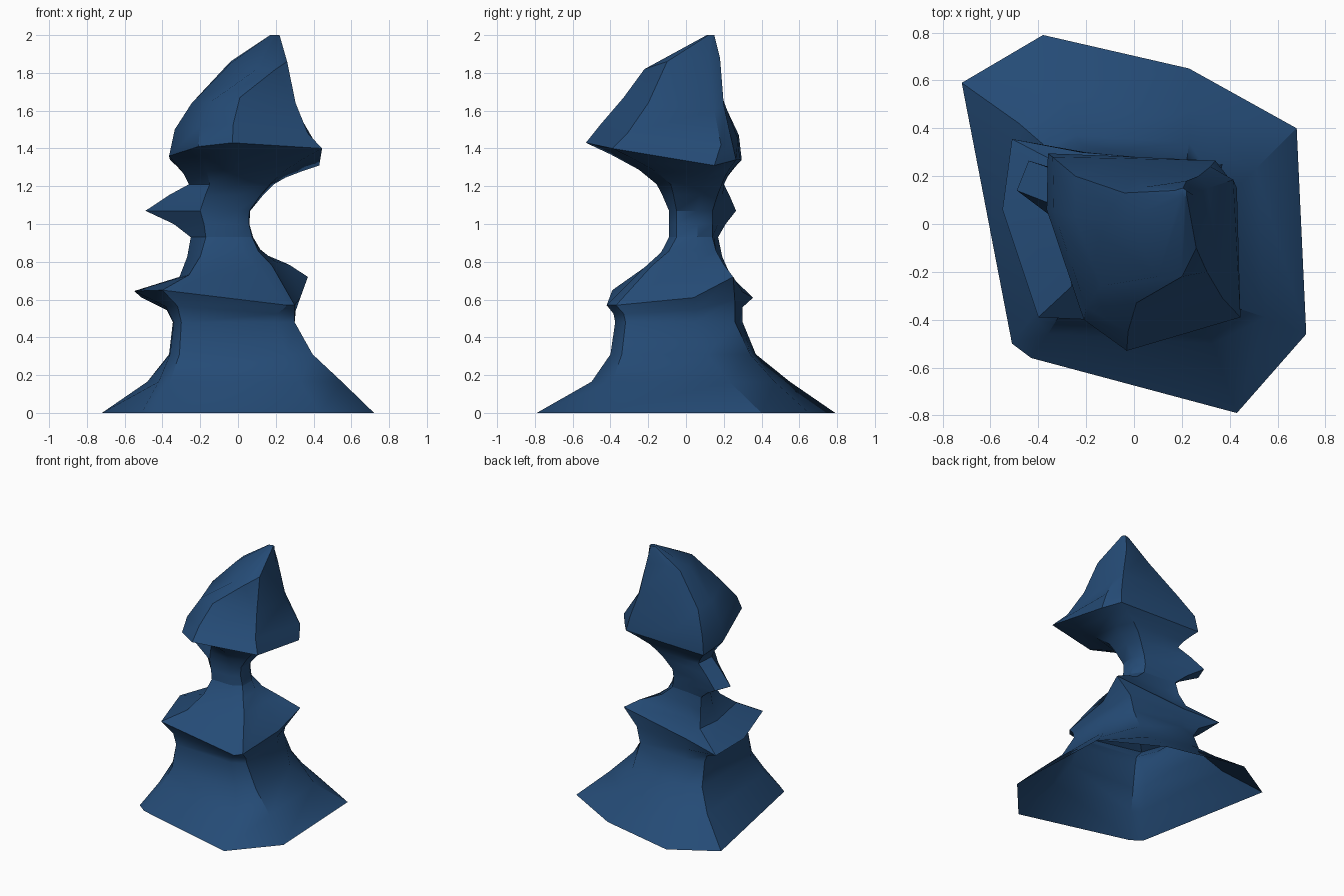
import bpy, bmesh
from mathutils import Vector

blue = bpy.data.materials.new("dark blue")
blue.diffuse_color = (0.018, 0.070, 0.18, 1)


def flat(z, *xy):
    """Level cross-section at height z."""
    return [Vector((x, y, z)) for x, y in xy]


def tilted(*xyz):
    """Cross-section whose corners sit at different heights."""
    return [Vector(p) for p in xyz]


def blend(a, b, curve):
    """In-between rings; curve holds (height fraction, sideways fraction)."""
    return [[Vector((p.x + (q.x - p.x) * s, p.y + (q.y - p.y) * s,
                     p.z + (q.z - p.z) * h)) for p, q in zip(a, b)]
            for h, s in curve]


def loft(name, rings, cap_top=False):
    bm = bmesh.new()
    rows = [[bm.verts.new(p) for p in r] for r in rings]
    n = len(rows[0])
    for lo, hi in zip(rows, rows[1:]):
        for i in range(n):
            j = (i + 1) % n
            bm.faces.new((lo[j], lo[i], hi[i], hi[j]))
    if cap_top:
        bm.faces.new(rows[-1][::-1])
    me = bpy.data.meshes.new(name)
    bm.to_mesh(me)
    bm.free()
    ob = bpy.data.objects.new(name, me)
    me.materials.append(blue)
    bpy.context.collection.objects.link(ob)
    bpy.ops.object.select_all(action='DESELECT')
    ob.select_set(True)
    bpy.context.view_layer.objects.active = ob
    bpy.ops.object.shade_smooth_by_angle(angle=0.6)
    return ob


# Rings run clockwise from the back, eight corners each
foot = flat(0, (-.38, .79), (.23, .65), (.68, .40), (.72, -.46),
            (.43, -.79), (-.43, -.56), (-.51, -.50), (-.72, .59))
flare = flat(.165, (-.30, .55), (.23, .47), (.51, .23), (.55, -.39),
             (.33, -.50), (-.36, -.46), (-.42, -.38), (-.48, .42))
shin = flat(.31, (-.24, .37), (.23, .34), (.38, .11), (.395, -.34),
            (.26, -.40), (-.31, -.38), (-.36, -.30), (-.365, .32))
waist = flat(.48, (-.20, .30), (.22, .26), (.30, .05), (.30, -.32),
             (.20, -.375), (-.30, -.345), (-.34, -.26), (-.345, .26))
collar = tilted((-.22, .30, .64), (.37, .25, .72), (.33, .04, .61), (.30, -.37, .57),
                (.26, -.42, .57), (-.40, -.39, .65), (-.55, .06, .645), (-.51, .355, .61))
shoulder = tilted((-.20, .19, .75), (.27, .20, .785), (.20, .05, .80), (.18, -.18, .78),
                  (.10, -.22, .77), (-.26, -.26, .73), (-.31, .05, .72), (-.29, .24, .72))
neck = flat(.93, (-.12, .15), (.02, .14), (.08, .06), (.075, -.05),
            (.0, -.09), (-.17, -.085), (-.25, .05), (-.25, .17))

# Pedestal: hollow flared foot, jutting collar and sloping shoulder
loft("pedestal", [foot, flare, shin, waist, *blend(waist, collar, [(.5, .2)]), collar,
                  shoulder, *blend(shoulder, neck, [(.5, .68)]), neck])

# Neck with a fin jutting to the back left
fin_root = flat(1.0, (-.16, .17), (.01, .14), (.06, .06), (.058, -.05),
                (-.01, -.09), (-.18, -.08), (-.34, .10), (-.33, .21))
fin = flat(1.07, (-.20, .19), (.02, .14), (.065, .06), (.06, -.05),
           (.0, -.09), (-.20, -.07), (-.49, .14), (-.44, .265))
throat = flat(1.21, (-.10, .20), (.12, .19), (.19, .09), (.17, -.08),
              (.0, -.155), (-.15, -.12), (-.26, .05), (-.25, .20))

# Faceted head leaning to a peak at the back right
brim = tilted((-.10, .285, 1.34), (.34, .265, 1.34), (.43, .15, 1.31), (.445, -.39, 1.40),
              (-.03, -.53, 1.43), (-.21, -.40, 1.41), (-.365, .06, 1.36), (-.36, .295, 1.34))
cheek = tilted((-.08, .275, 1.45), (.32, .24, 1.45), (.415, .185, 1.42), (.37, -.31, 1.48),
               (-.025, -.45, 1.53), (-.20, -.35, 1.52), (-.335, .05, 1.50), (-.34, .28, 1.47))
brow = tilted((.0, .20, 1.65), (.27, .20, 1.63), (.31, .15, 1.60), (.305, -.20, 1.64),
              (.01, -.33, 1.67), (-.14, -.26, 1.65), (-.245, .03, 1.64), (-.245, .20, 1.64))
crown = tilted((.05, .155, 1.88), (.22, .18, 1.88), (.25, .12, 1.88), (.26, -.10, 1.86),
               (.20, -.22, 1.82), (.10, -.22, 1.82), (-.04, .02, 1.85), (-.04, .13, 1.86))
peak = flat(2.0, (.185, .145), (.205, .15), (.22, .14), (.22, .12),
            (.21, .11), (.19, .11), (.17, .12), (.17, .14))
loft("neck_and_head", [neck, fin_root, fin, *blend(fin, throat, [(.6, .55)]), throat,
                       *blend(throat, brim, [(.35, .25), (.72, .65)]),
                       brim, cheek, brow, crown, peak], cap_top=True)
